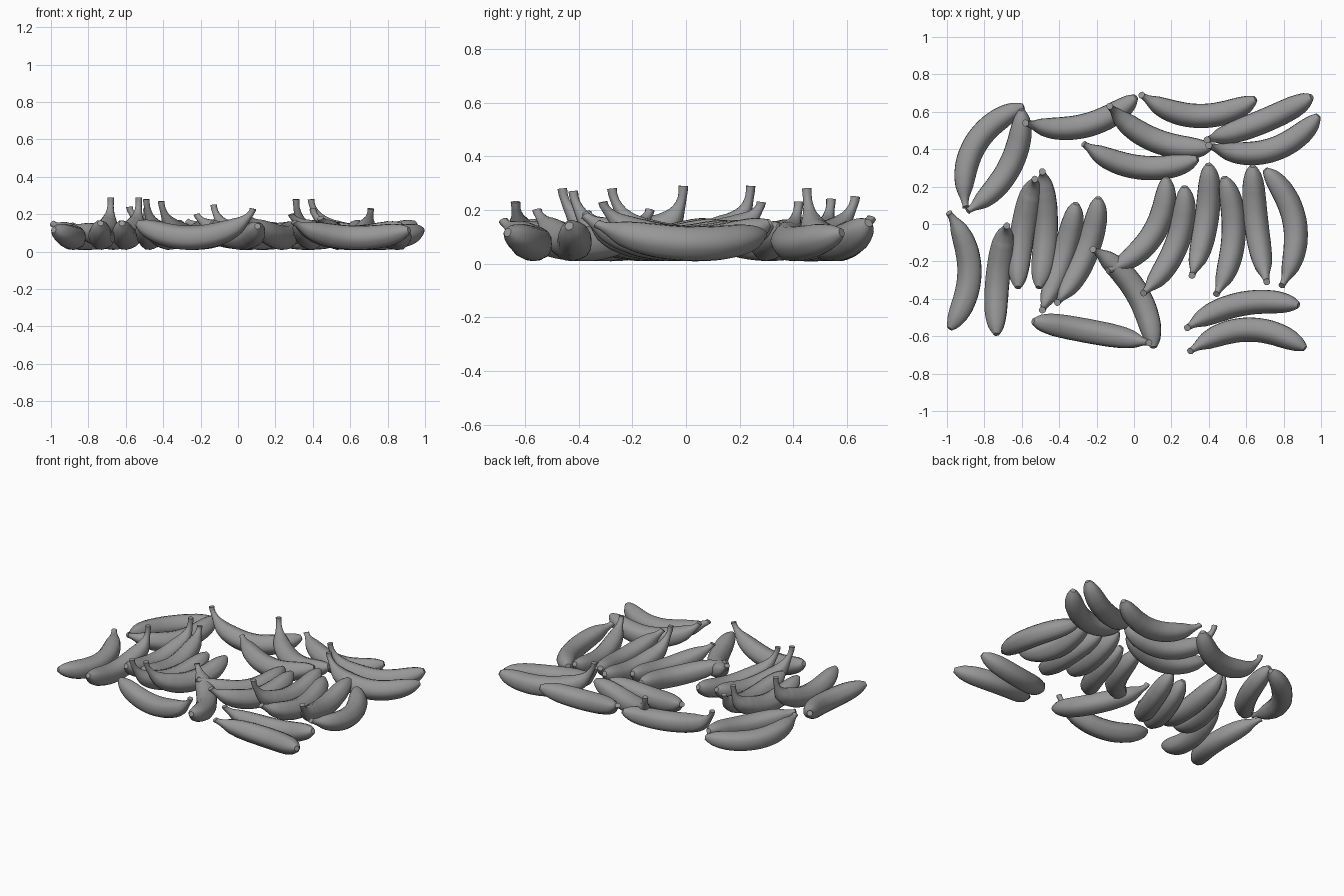
import bpy, bmesh, math
from mathutils import Vector

if "Cube" in bpy.data.objects:
    bpy.data.objects.remove(bpy.data.objects["Cube"])

SIDES, RINGS = 16, 36
# radius along the fruit, from stem cut (0) to blossom tip (1)
PROFILE = [(0, .018), (.05, .016), (.10, .021), (.14, .032), (.19, .046), (.27, .057), (.38, .063),
           (.55, .065), (.72, .064), (.83, .060), (.90, .052), (.95, .040), (.98, .027), (1, .016)]

grey = bpy.data.materials.new("dark_grey")
grey.diffuse_color = (.31, .31, .31, 1)
grey.use_nodes = True
grey.node_tree.nodes["Principled BSDF"].inputs["Base Color"].default_value = grey.diffuse_color


def radius(t):
    for (a, ra), (b, rb) in zip(PROFILE, PROFILE[1:]):
        if t <= b:
            return ra + (rb - ra) * (t - a) / (b - a)
    return PROFILE[-1][1]


def banana(name, sx, sy, ex, ey, bow, sz, hook=.08):
    """Stem xy, tip xy, sideways bow (left of stem-to-tip is positive), stem height, stem uprightness."""
    sag = math.sqrt(max(0, .13 ** 2 - bow ** 2))        # bend left over for the vertical plane
    end_z = .075 + .6 * sag
    a, c = Vector((sx, sy, min(sz, end_z + .03))), Vector((ex, ey, end_z))
    kink = sz - a.z                                     # stem turns up sharply at the neck
    along = Vector((ex - sx, ey - sy, 0)).normalized()
    m = (a + c) / 2 + Vector((-along.y, along.x, 0)) * bow
    m.z = .075
    ctrl = 2 * m - (a + c) / 2                          # parabola passing through the middle

    def spine(t):
        u = (math.hypot(t, hook) - hook) / (math.hypot(1, hook) - hook)
        p = a * (1 - u) ** 2 + ctrl * 2 * u * (1 - u) + c * u * u
        p.z += kink * max(0, 1 - t / .26) ** 2
        return p

    bm = bmesh.new()
    rings = []
    for i in range(RINGS + 1):
        t = i / RINGS
        p = spine(t)
        tan = (spine(t + .02) - spine(t - .02 if t else 0)).normalized()
        side = tan.cross(Vector((0, 0, 1))).normalized()
        up = side.cross(tan)
        ring = []
        for k in range(SIDES):
            th = 2 * math.pi * k / SIDES
            r = radius(t) * (1 + .035 * math.cos(5 * th))   # soft five-sided section
            ring.append(bm.verts.new(p + side * r * math.cos(th) + up * r * math.sin(th)))
        rings.append(ring)
    for r0, r1 in zip(rings, rings[1:]):
        for k in range(SIDES):
            n = (k + 1) % SIDES
            bm.faces.new((r0[k], r0[n], r1[n], r1[k]))
    bm.faces.new(rings[0][::-1])
    bm.faces.new(rings[-1])
    bmesh.ops.recalc_face_normals(bm, faces=bm.faces)
    me = bpy.data.meshes.new(name)
    bm.to_mesh(me)
    bm.free()
    me.materials.append(grey)
    ob = bpy.data.objects.new(name, me)
    bpy.context.collection.objects.link(ob)
    bpy.ops.object.select_all(action='DESELECT')
    ob.select_set(True)
    bpy.context.view_layer.objects.active = ob
    bpy.ops.object.shade_smooth_by_angle(angle=math.radians(50))


# back row
back = [(-.90, .09, -.59, .63, .125, .13), (-.89, .07, -.60, .61, -.085, .14),
        (-.58, .54, .01, .68, -.085, .24), (.04, .69, .65, .67, -.10, .17),
        (-.13, .63, .41, .41, -.075, .25), (-.27, .43, .34, .35, -.085, .16),
        (.39, .45, .95, .68, -.02, .28), (.40, .42, .985, .58, -.11, .23)]
# left cluster
left = [(-.99, .06, -.985, -.56, .11, .15), (-.68, -.01, -.735, -.59, -.02, .29, .25),
        (-.53, .24, -.62, -.34, -.02, .29, .25), (-.49, .28, -.51, -.34, .03, .23, .15),
        (-.49, -.46, -.31, .11, -.02, .28), (-.41, -.42, -.19, .14, -.045, .27)]
# middle and right cluster
right = [(-.22, -.135, .105, -.66, .08, .20), (-.14, -.25, .17, .25, -.10, .16),
         (.05, -.37, .27, .20, -.07, .19), (.31, -.275, .40, .32, -.03, .28),
         (.44, -.375, .48, .25, -.07, .18), (.71, -.31, .635, .31, .02, .23),
         (.79, -.33, .70, .29, -.115, .15)]
# front row
front = [(.285, -.555, .88, -.435, .07, .20), (.30, -.68, .915, -.665, .11, .16),
         (.08, -.635, -.54, -.52, 0, .23)]

for group, rows in (("back", back), ("left", left), ("right", right), ("front", front)):
    for i, row in enumerate(rows, 1):
        banana(f"banana_{group}_{i}", *row)
